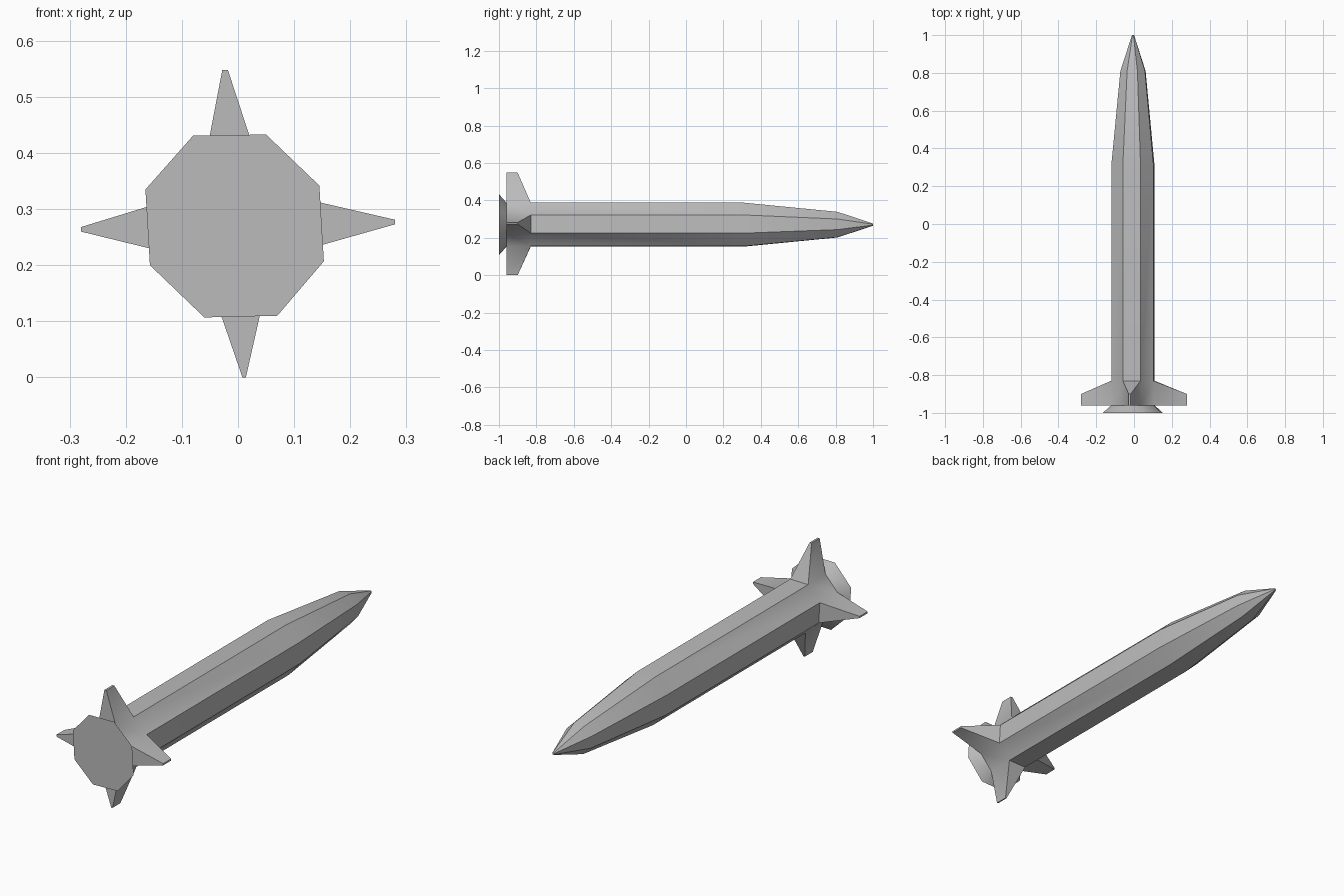
import bpy, bmesh, math

if "Cube" in bpy.data.objects:
    bpy.data.objects.remove(bpy.data.objects["Cube"])

CX, CZ = -0.005, 0.27
# Slightly twisted octagon section, clockwise from the top left corner
SECTION = [(-0.075, 0.161), (0.055, 0.163), (0.150, 0.072), (0.158, -0.063),
           (0.075, -0.160), (-0.055, -0.163), (-0.152, -0.070), (-0.160, 0.065)]
# (y, scale) rings from the flared nozzle to the nose
RINGS = [(-1.0, 1.0), (-0.96, 0.72), (-0.83, 0.72), (0.31, 0.72), (0.81, 0.42), (1.0, 0.035)]
# Fin tips for the top, right, bottom and left sides
TIPS = [((-0.028, 0.548), (-0.018, 0.548)), ((0.28, 0.281), (0.28, 0.273)),
        ((0.014, 0.0), (0.008, 0.0)), ((-0.28, 0.260), (-0.28, 0.268))]

bm = bmesh.new()
rings = [[bm.verts.new((CX + x * s, y, CZ + z * s)) for x, z in SECTION] for y, s in RINGS]

# Body, nozzle and nose, leaving openings where the fins grow out
for r in range(len(rings) - 1):
    for i in range(8):
        if r == 1 and i % 2 == 0:
            continue
        j = (i + 1) % 8
        bm.faces.new((rings[r][i], rings[r][j], rings[r + 1][j], rings[r + 1][i]))
bm.faces.new(rings[0])
bm.faces.new(rings[-1])

# Four tapered fins pulled out of the body sides
for k, tip in enumerate(TIPS):
    i, j = 2 * k, 2 * k + 1
    base = [rings[1][i], rings[1][j], rings[2][j], rings[2][i]]
    (x0, z0), (x1, z1) = tip
    end = [bm.verts.new(p) for p in ((x0, -0.96, z0), (x1, -0.96, z1),
                                     (x1, -0.90, z1), (x0, -0.90, z0))]
    for a in range(4):
        b = (a + 1) % 4
        bm.faces.new((base[a], base[b], end[b], end[a]))
    bm.faces.new(end)

bmesh.ops.recalc_face_normals(bm, faces=bm.faces[:])
mesh = bpy.data.meshes.new("finned_body")
bm.to_mesh(mesh)
bm.free()

grey = bpy.data.materials.new("grey")
grey.diffuse_color = (0.5, 0.5, 0.5, 1)
grey.use_nodes = True
grey.node_tree.nodes["Principled BSDF"].inputs["Base Color"].default_value = grey.diffuse_color
mesh.materials.append(grey)

body = bpy.data.objects.new("finned_body", mesh)
bpy.context.collection.objects.link(body)
bpy.context.view_layer.objects.active = body
body.select_set(True)
bpy.ops.object.shade_smooth_by_angle(angle=math.radians(35))
